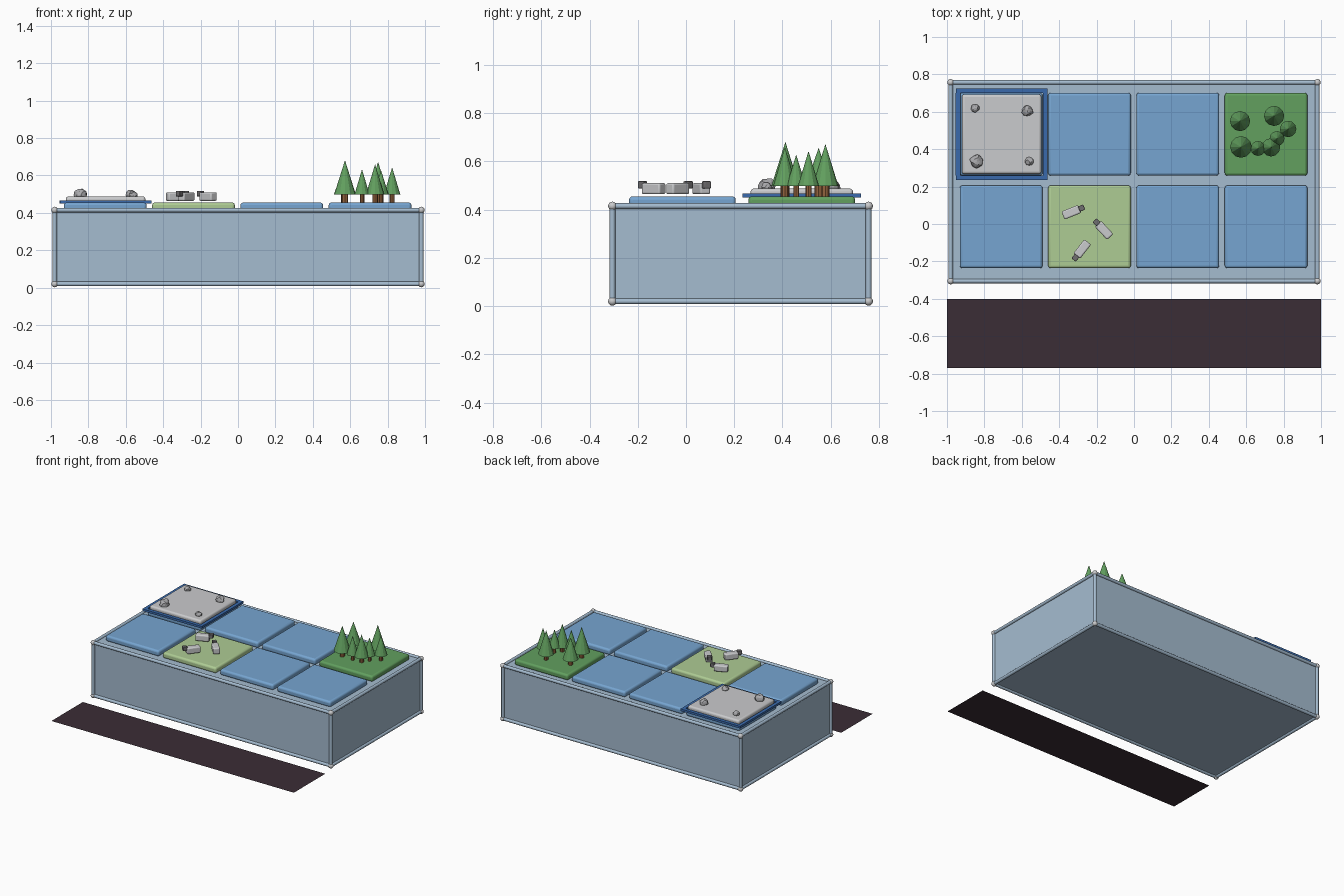
import bpy, math, random
from mathutils import Vector

if "Cube" in bpy.data.objects:
    bpy.data.objects.remove(bpy.data.objects["Cube"])

random.seed(4)


def colour(name, r, g, b):
    """Material from sRGB 0-255 values."""
    m = bpy.data.materials.new(name)
    lin = [((c / 255 + 0.055) / 1.055) ** 2.4 for c in (r, g, b)]
    m.diffuse_color = (*lin, 1)
    m.use_nodes = True
    m.node_tree.nodes["Principled BSDF"].inputs["Base Color"].default_value = m.diffuse_color
    return m


STEEL = colour("pale steel blue", 165, 188, 208)
BLUE = colour("tile blue", 118, 165, 209)
NAVY = colour("deep blue", 58, 106, 172)
MEADOW = colour("meadow green", 174, 204, 148)
FOREST = colour("forest green", 98, 160, 95)
BARK = colour("bark brown", 148, 100, 62)
PALE = colour("pale grey", 202, 203, 205)
STONE = colour("stone grey", 172, 172, 175)
DARK = colour("dark grey", 112, 110, 112)
PLUM = colour("dark plum", 59, 45, 54)


def finish(name, mat, smooth=False):
    ob = bpy.context.object
    ob.name = name
    ob.data.materials.append(mat)
    if smooth:
        bpy.ops.object.shade_smooth_by_angle(angle=math.radians(40))
    return ob


def box(name, mat, centre, size, bevel=0, turn=0):
    bpy.ops.mesh.primitive_cube_add(size=1, location=centre)
    ob = bpy.context.object
    ob.scale = size
    bpy.ops.object.transform_apply(location=False, rotation=False, scale=True)
    ob.rotation_euler.z = turn
    if bevel:
        mod = ob.modifiers.new("rounding", "BEVEL")
        mod.width, mod.segments = bevel, 3
    return finish(name, mat, bool(bevel))


def rod(name, mat, a, b, radius, sides=12):
    a, b = Vector(a), Vector(b)
    bpy.ops.mesh.primitive_cylinder_add(vertices=sides, radius=radius, depth=(b - a).length,
                                        location=(a + b) / 2)
    bpy.context.object.rotation_euler = (b - a).to_track_quat("Z", "Y").to_euler()
    return finish(name, mat, True)


# Main block with rods along its edges and balls on its corners
X, Y0, Y1, Z0, Z1 = 0.98, -0.305, 0.757, 0.02, 0.415
box("block", STEEL, (0, (Y0 + Y1) / 2, (Z0 + Z1) / 2), (2 * X, Y1 - Y0, Z1 - Z0))
for y in (Y0, Y1):
    for z in (Z0, Z1):
        rod("edge_rod_long", STEEL, (-X, y, z), (X, y, z), 0.012)
for x in (-X, X):
    for z in (Z0, Z1):
        rod("edge_rod_short", STEEL, (x, Y0, z), (x, Y1, z), 0.012)
    for y in (Y0, Y1):
        rod("edge_rod_upright", STEEL, (x, y, Z0), (x, y, Z1), 0.012)
        for z in (Z0, Z1):
            bpy.ops.mesh.primitive_uv_sphere_add(segments=16, ring_count=10, radius=0.018,
                                                 location=(x, y, z))
            finish("corner_ball", PALE, True)

# Two rows of four tiles
for col in range(4):
    for row in range(2):
        mat = {(1, 0): MEADOW, (3, 1): FOREST}.get((col, row), BLUE)
        box("tile", mat, (-0.71 + 0.472 * col, -0.015 + 0.495 * row, 0.433), (0.442, 0.442, 0.044), 0.014)

# Raised slab inside a deep blue border
SX, SY = -0.708, 0.48
for s in (-1, 1):
    box("border_long", NAVY, (SX, SY + s * 0.233, 0.459), (0.49, 0.025, 0.016))
    box("border_side", NAVY, (SX + s * 0.233, SY, 0.459), (0.025, 0.441, 0.016))
box("slab", PALE, (SX, SY, 0.469), (0.425, 0.425, 0.037), 0.013)

# Rocks on the slab
for x, y, r in ((-0.85, 0.62, 0.023), (-0.57, 0.605, 0.031), (-0.84, 0.335, 0.037), (-0.56, 0.335, 0.023)):
    bpy.ops.mesh.primitive_ico_sphere_add(subdivisions=2, radius=r, location=(x, y, 0.485 + 0.3 * r))
    ob = finish("rock", STONE)
    for v in ob.data.vertices:
        v.co *= random.uniform(0.86, 1.1)

# Grazing animals on the meadow
for x, y, angle in ((-0.335, 0.063, 22), (-0.160, -0.034, 133), (-0.277, -0.134, 232)):
    t = math.radians(angle)
    box("animal_body", PALE, (x, y, 0.487), (0.096, 0.046, 0.046), 0.008, t)
    box("animal_head", DARK, (x + 0.059 * math.cos(t), y + 0.059 * math.sin(t), 0.503),
        (0.03, 0.03, 0.03), 0.004, t)

# Trees: position, crown radius and tip height
for x, y, r, tip in ((0.567, 0.55, 0.054, 0.657), (0.749, 0.578, 0.054, 0.672), (0.824, 0.508, 0.044, 0.643),
                     (0.765, 0.457, 0.040, 0.628), (0.733, 0.41, 0.049, 0.66), (0.663, 0.404, 0.040, 0.633),
                     (0.572, 0.412, 0.058, 0.681)):
    rod("tree_trunk", BARK, (x, y, 0.45), (x, y, 0.505), 0.3 * r, 8)
    bpy.ops.mesh.primitive_cone_add(vertices=12, radius1=r, radius2=0, depth=tip - 0.498,
                                    location=(x, y, (tip + 0.498) / 2))
    finish("tree_crown", FOREST)

# Flat caption panel lying in front of the block
bpy.ops.mesh.primitive_plane_add(size=1, location=(0, -0.585, 0.002))
bpy.context.object.scale = (2, 0.37, 1)
finish("ground_panel", PLUM)
